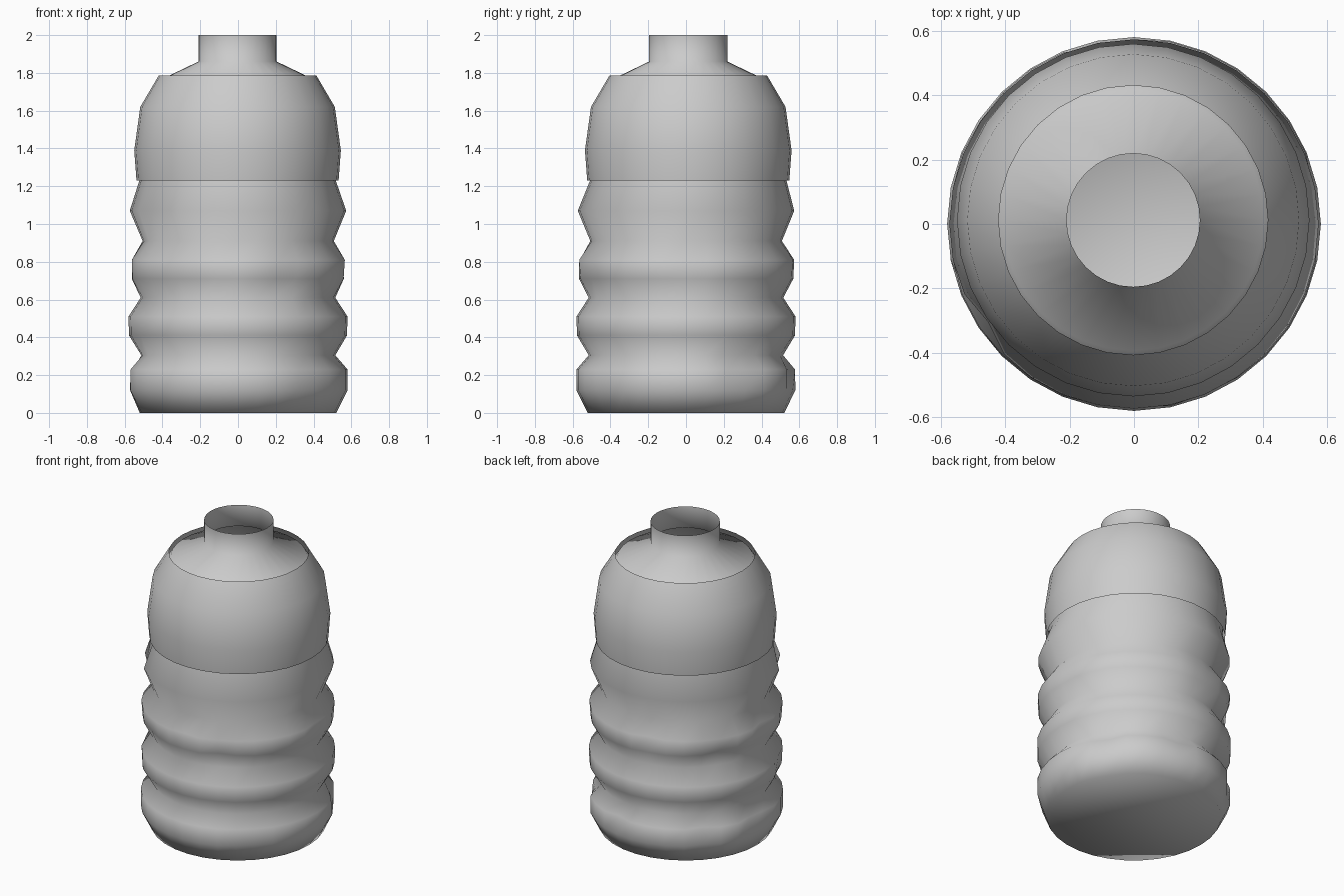
import bpy, bmesh, math

if "Cube" in bpy.data.objects:
    bpy.data.objects.remove(bpy.data.objects["Cube"])

SEG = 32


def lathe(name, profile, cap=False, dents=()):
    """Spin (radius, z) rings about z, pushing in soft dents (angle, z, depth)."""
    bm = bmesh.new()
    rings = []
    for r, z in profile:
        shift = 0.012 if z > 1.2 else 0.0     # upper half leans back slightly
        ring = []
        for i in range(SEG):
            a = 2 * math.pi * i / SEG
            rr = r
            for deg, dz, depth in dents:
                d = a - math.radians(deg)
                d = math.atan2(math.sin(d), math.cos(d))
                if z > 0.05:
                    rr -= depth * math.exp(-(d / 0.13) ** 2 - ((z - dz) / 0.07) ** 2)
            ring.append(bm.verts.new((rr * math.cos(a) - shift * 0.2,
                                      rr * math.sin(a) + shift, z)))
        rings.append(ring)
    for lo, hi in zip(rings, rings[1:]):
        for i in range(SEG):
            j = (i + 1) % SEG
            bm.faces.new((lo[i], lo[j], hi[j], hi[i]))
    if cap:
        bm.faces.new(rings[0][::-1])
    me = bpy.data.meshes.new(name)
    bm.to_mesh(me)
    bm.free()
    ob = bpy.data.objects.new(name, me)
    bpy.context.collection.objects.link(ob)
    bpy.ops.object.select_all(action='DESELECT')
    ob.select_set(True)
    bpy.context.view_layer.objects.active = ob
    bpy.ops.object.shade_smooth_by_angle(angle=math.radians(75))
    return ob


# Ribbed bottle with closed base, shoulder and open neck
bottle_profile = [
    (0.52, 0), (0.58, 0.12), (0.58, 0.23), (0.515, 0.305), (0.577, 0.41),
    (0.58, 0.51), (0.515, 0.61), (0.57, 0.71), (0.577, 0.81), (0.508, 0.91),
    (0.573, 1.07), (0.52, 1.23), (0.53, 1.39), (0.50, 1.62), (0.405, 1.765),
    (0.207, 1.86), (0.207, 2.0)]

# Crumples in the lower body: angle in degrees, height, depth
dents = [
    (-64, 0.72, 0.04), (4, 0.78, 0.035), (-92, 0.80, 0.02), (-147, 1.05, 0.03),
    (31, 0.20, 0.05), (79, 0.22, 0.03), (135, 0.18, 0.05), (174, 0.2, 0.06),
    (205, 0.45, 0.03), (100, 0.78, 0.03), (144, 0.70, 0.04), (180, 0.80, 0.04),
    (-50, 0.15, 0.03), (-120, 0.72, 0.02)]
lathe("bottle", bottle_profile, cap=True, dents=dents)

# Wrap-around label over the upper body
lathe("label_sleeve", [(0.535, 1.23), (0.547, 1.39), (0.515, 1.62), (0.418, 1.785)])
